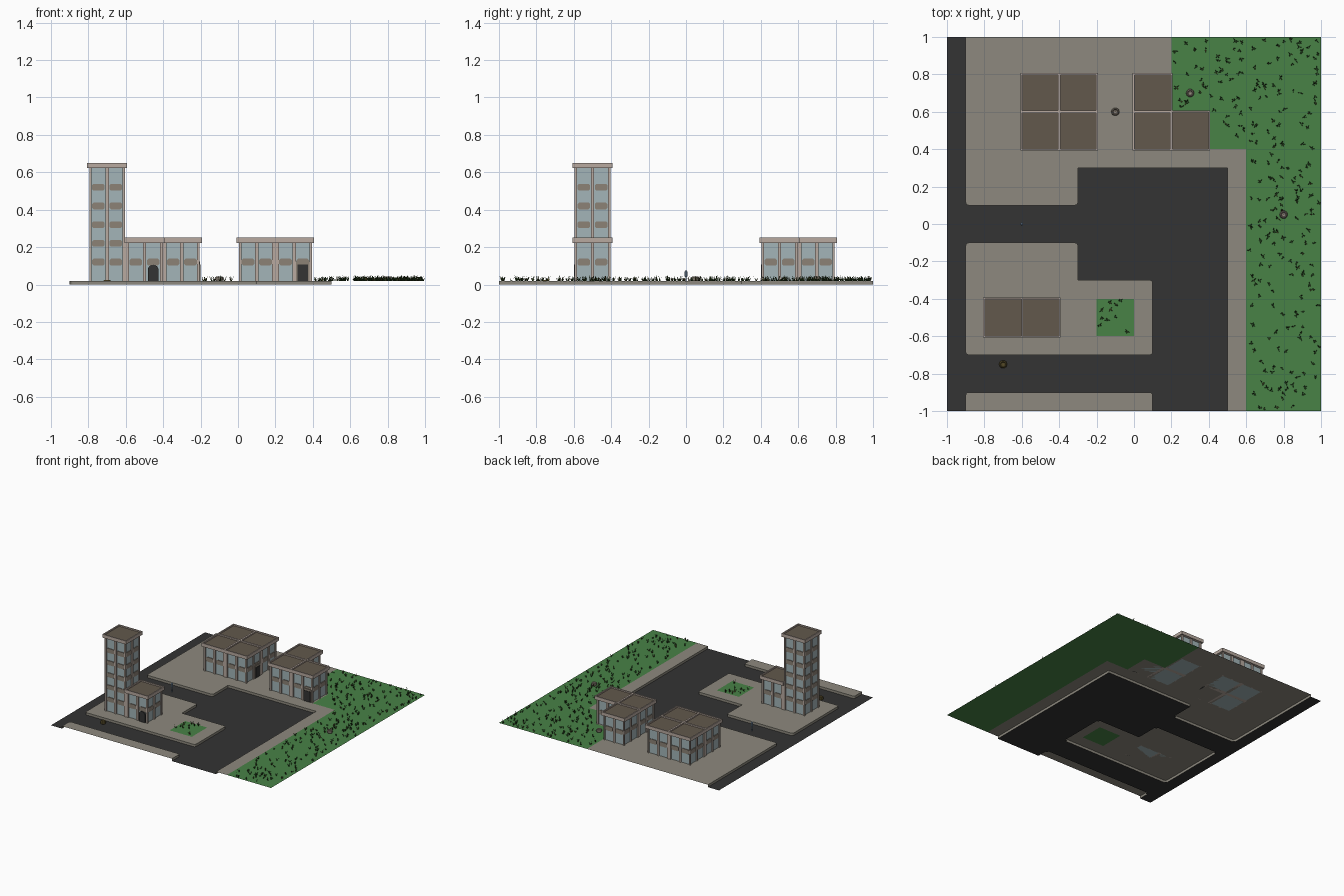
import bpy, bmesh, math, random
from mathutils import Matrix, Vector

if "Cube" in bpy.data.objects:
    bpy.data.objects.remove(bpy.data.objects["Cube"])

random.seed(4)
PALETTE = {"asphalt": (51, 51, 51), "paving": (141, 137, 126), "grass": (72, 130, 70),
           "wall": (184, 170, 160), "roof": (98, 88, 76), "glass": (163, 181, 184),
           "spandrel": (140, 130, 118), "dark_green": (38, 66, 28),
           "pale_blue": (140, 165, 190), "olive_brown": (96, 84, 46)}
NAMES = list(PALETTE)
MATS = []
for n, c in PALETTE.items():
    m = bpy.data.materials.new(n)
    m.diffuse_color = [((v / 255 + 0.055) / 1.055) ** 2.4 for v in c] + [1]
    m.use_nodes = True
    m.node_tree.nodes["Principled BSDF"].inputs["Base Color"].default_value = m.diffuse_color
    MATS.append(m)
CURB = 0.02


def finish(name, bm):
    me = bpy.data.meshes.new(name)
    bm.to_mesh(me)
    bm.free()
    for m in MATS:
        me.materials.append(m)
    ob = bpy.data.objects.new(name, me)
    bpy.context.collection.objects.link(ob)
    return ob


def face(bm, pts, mat):
    f = bm.faces.new([bm.verts.new(p) for p in pts])
    f.material_index = NAMES.index(mat)
    return f


def box(bm, x0, x1, y0, y1, z0, z1, mat):
    mtx = Matrix.Translation(((x0 + x1) / 2, (y0 + y1) / 2, (z0 + z1) / 2)) @ \
        Matrix.Diagonal((x1 - x0, y1 - y0, z1 - z0, 1))
    vs = bmesh.ops.create_cube(bm, size=1, matrix=mtx)["verts"]
    fs = {f for v in vs for f in v.link_faces}
    for f in fs:
        f.material_index = NAMES.index(mat)
    return fs


def plate(bm, pts, d0, d1, mtx, mat):
    """Flat outline (x, z) standing on a wall, from depth d0 out to d1 towards -y."""
    back = [mtx @ Vector((x, -d0, z)) for x, z in pts]
    front = [mtx @ Vector((x, -d1, z)) for x, z in pts]
    face(bm, front, mat)
    for i in range(len(pts)):
        j = (i + 1) % len(pts)
        face(bm, [back[i], back[j], front[j], front[i]], mat)


# ---- ground: road, paving with curbs, grass
ROADS = [(-1, -0.9, -1, 1), (-0.9, -0.3, -0.1, 0.1), (-0.3, 0.5, -0.3, 0.3),
         (0.1, 0.5, -1, -0.3), (-0.9, 0.1, -0.9, -0.7)]
LAWNS = [(0.6, 1, -1, 1), (0.4, 0.6, 0.4, 1), (0.2, 0.4, 0.6, 1), (-0.2, 0, -0.6, -0.4)]
PAVING = [
    [(-0.9, 0.1), (-0.3, 0.1), (-0.3, 0.3), (0.5, 0.3), (0.5, -1), (0.6, -1), (0.6, 0.4),
     (0.4, 0.4), (0.4, 0.6), (0.2, 0.6), (0.2, 1), (-0.9, 1)],
    [(-0.9, -0.7), (-0.1, -0.7), (-0.1, -0.6), (-0.2, -0.6), (-0.2, -0.4), (-0.1, -0.4),
     (-0.1, -0.3), (-0.3, -0.3), (-0.3, -0.1), (-0.9, -0.1)],
    [(-0.1, -0.7), (0.1, -0.7), (0.1, -0.3), (-0.1, -0.3), (-0.1, -0.4), (0, -0.4),
     (0, -0.6), (-0.1, -0.6)],
    [(-0.9, -1), (0.1, -1), (0.1, -0.9), (-0.9, -0.9)]]


def beside_road(a, b):
    d = (b - a).normalized()
    p = (a + b) / 2 + Vector((d.y, -d.x)) * 0.01
    return any(x0 < p.x < x1 and y0 < p.y < y1 for x0, x1, y0, y1 in ROADS)


road = bmesh.new()
for x0, x1, y0, y1 in ROADS:
    face(road, [(x0, y0, 0), (x1, y0, 0), (x1, y1, 0), (x0, y1, 0)], "asphalt")

pave = bmesh.new()
R = 0.016
for outline in PAVING:
    P = [Vector(p) for p in outline]
    n = len(P)
    pts = []                                  # (point, curb on the edge that follows)
    for i, p in enumerate(P):
        a, b = P[i - 1], P[(i + 1) % n]
        before, after = beside_road(a, p), beside_road(p, b)
        u, v = (a - p).normalized(), (b - p).normalized()
        if before and after and u.cross(v) < 0:      # rounded outer corner
            c = p + (u + v) * R
            for k in range(5):
                t = k * math.pi / 8
                pts.append((c - v * R * math.cos(t) - u * R * math.sin(t), True))
            q = [p, p + v * R, c, p + u * R]
            face(road, [(*w, 0) for w in q], "asphalt")
        else:
            pts.append((p, after))
    face(pave, [(*p, CURB) for p, _ in pts], "paving")
    for i, (p, curb) in enumerate(pts):
        if curb:
            q = pts[(i + 1) % len(pts)][0]
            face(pave, [(*p, 0), (*q, 0), (*q, CURB), (*p, CURB)], "paving")
finish("road", road)
finish("paving", pave)

lawn, blades = bmesh.new(), bmesh.new()
for x0, x1, y0, y1 in LAWNS:
    face(lawn, [(x0, y0, CURB), (x1, y0, CURB), (x1, y1, CURB), (x0, y1, CURB)], "grass")
    for _ in range(round((x1 - x0) * (y1 - y0) / 0.04 * 10)):
        cx, cy = random.uniform(x0 + .01, x1 - .01), random.uniform(y0 + .01, y1 - .01)
        for _ in range(5):                    # one tuft of leaning blades
            t = random.uniform(0, 2 * math.pi)
            d = Vector((math.cos(t), math.sin(t), 0))
            s = Vector((-d.y, d.x, 0)) * 0.0028
            base = Vector((cx, cy, CURB)) + d * 0.003
            tip = base + d * random.uniform(0.004, 0.016) + Vector((0, 0, random.uniform(.012, .03)))
            face(blades, [base - s, base + s, tip],
                 "olive_brown" if random.random() < 0.2 else "dark_green")
finish("lawn", lawn)
finish("grass_tufts", blades)

# ---- buildings made of 0.2 square modules
LOW, TALL = 0.222, 0.622
SIDES = [(0, -1), (1, 0), (0, 1), (-1, 0)]    # front, right, back, left
OUT, CORE = 0.095, 0.086


def bar(w, z0, z1, c):
    return [(-w + c, z0), (w - c, z0), (w, z0 + c), (w, z1 - c),
            (w - c, z1), (-w + c, z1), (-w, z1 - c), (-w, z0 + c)]


def door_shape(w, h, arch):
    if not arch:
        return [(-w, CURB), (w, CURB), (w, h), (-w, h)]
    top = [(w * math.cos(k * math.pi / 8), h - w + w * math.sin(k * math.pi / 8)) for k in range(9)]
    return [(-w, CURB), (w, CURB)] + top


def building(name, tiles, door):
    bm = bmesh.new()
    for (cx, cy), h in tiles.items():
        # glass core and corner posts
        box(bm, cx - CORE, cx + CORE, cy - CORE, cy + CORE, CURB, h, "glass")
        for sx in (-1, 1):
            for sy in (-1, 1):
                px, py = cx + sx * 0.0885, cy + sy * 0.0885
                box(bm, px - .0065, px + .0065, py - .0065, py + .0065, CURB, h, "wall")
        # roof slab with raised rim and sunken top
        e = 0.107
        fs = box(bm, cx - e, cx + e, cy - e, cy + e, h, h + 0.028, "wall")
        top = max(fs, key=lambda f: f.calc_center_median().z)
        bmesh.ops.inset_region(bm, faces=[top], thickness=0.013)
        wall_top = bmesh.ops.extrude_discrete_faces(bm, faces=[top])["faces"][0]
        bmesh.ops.translate(bm, verts=wall_top.verts, vec=(0, 0, -0.01))
        wall_top.material_index = NAMES.index("roof")
        for k, (dx, dy) in enumerate(SIDES):
            nb = tiles.get((round(cx + dx * 0.2, 2), round(cy + dy * 0.2, 2)), 0)
            if nb:                            # pier hiding the joint between modules
                hx, hy = (0.017, OUT) if dx else (OUT, 0.017)
                jx, jy = cx + dx * 0.1, cy + dy * 0.1
                box(bm, jx - hx, jx + hx, jy - hy, jy + hy, CURB, min(h, nb), "wall")
            if nb >= h:
                continue
            mtx = Matrix.Translation((cx, cy, 0)) @ Matrix.Rotation(k * math.pi / 2, 4, 'Z')
            plate(bm, bar(0.009, CURB, h, 0), CORE, OUT, mtx, "wall")
            for sx in (-1, 1):                # spandrels between the storeys
                m2 = mtx @ Matrix.Translation((sx * 0.0465, 0, 0))
                is_door = door[0] == (cx, cy) and door[1] == k and sx == 1
                z = 0.12
                while z < h - 0.05:
                    if not nb or z > nb:
                        plate(bm, bar(0.034, z - 0.018, z + 0.018, 0.008), CORE, 0.091, m2, "spandrel")
                    z += 0.1
                if is_door:
                    arch = door[2]
                    if not arch:
                        plate(bm, door_shape(0.036, 0.122, False), CORE, 0.096, m2, "spandrel")
                    plate(bm, door_shape(0.029, 0.106, arch), CORE, 0.099, m2, "asphalt")
    bmesh.ops.recalc_face_normals(bm, faces=bm.faces)
    finish(name, bm)


building("square_block", {(-0.5, 0.5): LOW, (-0.3, 0.5): LOW, (-0.5, 0.7): LOW, (-0.3, 0.7): LOW},
         ((-0.3, 0.5), 1, False))
building("corner_block", {(0.1, 0.5): LOW, (0.1, 0.7): LOW, (0.3, 0.5): LOW},
         ((0.3, 0.5), 0, False))
building("tower_block", {(-0.7, -0.5): TALL, (-0.5, -0.5): LOW}, ((-0.5, -0.5), 0, True))


# ---- street items
def lathe(name, x, y, profile, mat, sides=10):
    bm = bmesh.new()
    for (r0, z0), (r1, z1) in zip(profile, profile[1:]):
        for i in range(sides):
            a, b = (2 * math.pi * k / sides for k in (i, i + 1))
            ring = [(r0, z0, a), (r0, z0, b), (r1, z1, b), (r1, z1, a)]
            face(bm, [(x + r * math.cos(t), y + r * math.sin(t), z) for r, z, t in ring], mat)
    bmesh.ops.remove_doubles(bm, verts=bm.verts, dist=1e-5)
    bmesh.ops.recalc_face_normals(bm, faces=bm.faces)
    finish(name, bm)


for i, (x, y, z, mat) in enumerate([(-0.1, 0.6, CURB, "spandrel"), (0.3, 0.7, CURB, "spandrel"),
                                    (0.8, 0.05, CURB, "spandrel"), (-0.7, -0.75, 0, "olive_brown")]):
    prof = [(0.018, 0), (0.022, 0.008), (0.02, 0.02), (0.015, 0.024), (0.011, 0.018), (0.0001, 0.014)]
    lathe(f"round_planter_{i + 1}", x, y, [(r, z + h) for r, h in prof], mat)

lathe("street_post", -0.6, 0, [(0.004, 0), (0.004, 0.04), (0.008, 0.044), (0.008, 0.068),
                               (0.004, 0.075), (0.0001, 0.075)], "pale_blue", 8)
